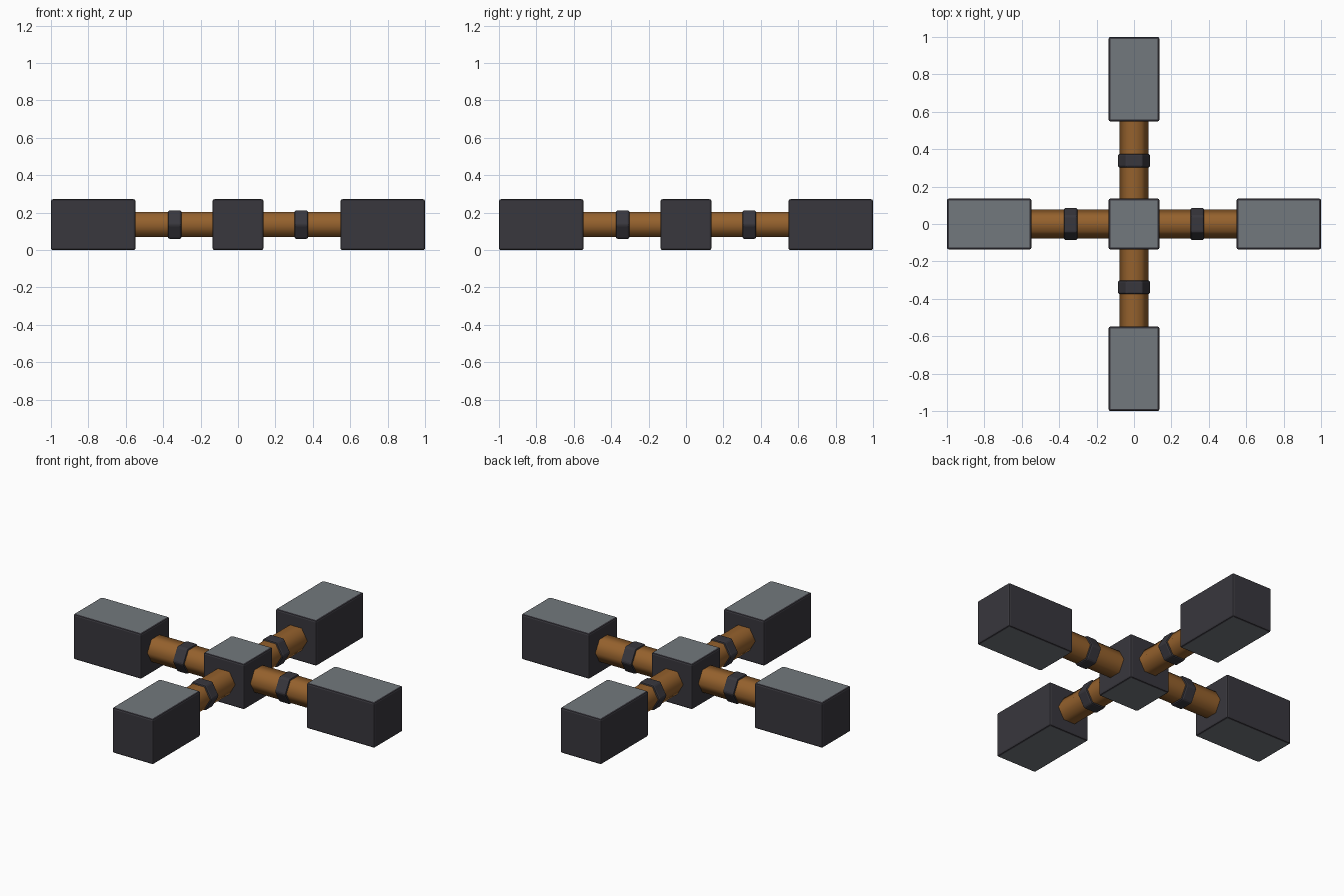
import bpy, bmesh, math

if "Cube" in bpy.data.objects:
    bpy.data.objects.remove(bpy.data.objects["Cube"])

MID = 0.136      # height of the shaft axis
HALF = 0.136     # half width of the square blocks


def material(name, rgb):
    m = bpy.data.materials.new(name)
    m.diffuse_color = (*rgb, 1)
    m.use_nodes = True
    m.node_tree.nodes["Principled BSDF"].inputs["Base Color"].default_value = m.diffuse_color
    return m


DARK = material("dark_iron", (0.040, 0.038, 0.047))
GREY = material("grey_plate", (0.170, 0.190, 0.205))
WOOD = material("brown_wood", (0.300, 0.120, 0.026))


def finish(name, bm, mats, turn=0.0):
    bmesh.ops.recalc_face_normals(bm, faces=bm.faces)
    me = bpy.data.meshes.new(name)
    bm.to_mesh(me)
    bm.free()
    for m in mats:
        me.materials.append(m)
    ob = bpy.data.objects.new(name, me)
    ob.rotation_euler.z = turn
    ob.location.z = MID
    bpy.context.collection.objects.link(ob)
    return ob


def block(name, x0, x1, turn=0.0):
    """Bevelled box with grey top and bottom faces."""
    bm = bmesh.new()
    bmesh.ops.create_cube(bm, size=1)
    for v in bm.verts:
        v.co.x = x0 if v.co.x < 0 else x1
        v.co.y *= 2 * HALF
        v.co.z *= 2 * HALF
    bmesh.ops.bevel(bm, geom=bm.edges[:], offset=0.01, segments=2,
                    profile=0.5, affect='EDGES')
    bm.normal_update()
    for f in bm.faces:
        f.material_index = int(abs(f.normal.z) > 0.99)
    return finish(name, bm, [DARK, GREY], turn)


def hexagon(name, x0, x1, r, mat, turn, bevel=0.0, smooth=False):
    """Six-sided bar along x, with corners pointing sideways."""
    bm = bmesh.new()
    rings = [[bm.verts.new((x, r * math.cos(k * math.pi / 3),
                            r * math.sin(k * math.pi / 3))) for k in range(6)]
             for x in (x0, x1)]
    for k in range(6):
        j = (k + 1) % 6
        f = bm.faces.new((rings[0][k], rings[0][j], rings[1][j], rings[1][k]))
        f.smooth = smooth
    for ring in rings:
        bm.faces.new(ring)
    if smooth:   # hard edges around the end caps
        for e in bm.edges:
            e.smooth = abs(e.verts[0].co.x - e.verts[1].co.x) > 1e-4
    if bevel:
        bmesh.ops.bevel(bm, geom=bm.edges[:], offset=bevel, segments=2,
                        profile=0.5, affect='EDGES')
    return finish(name, bm, [mat], turn)


# central hub
block("hub", -HALF, HALF)

# four identical arms: shaft, band and hammer head
for i, side in enumerate(("right", "back", "left", "front")):
    a = i * math.pi / 2
    hexagon(side + "_shaft", 0.12, 0.56, 0.077, WOOD, a, smooth=True)
    hexagon(side + "_band", 0.302, 0.375, 0.088, DARK, a, bevel=0.01)
    block(side + "_head", 0.548, 1.0, a)
